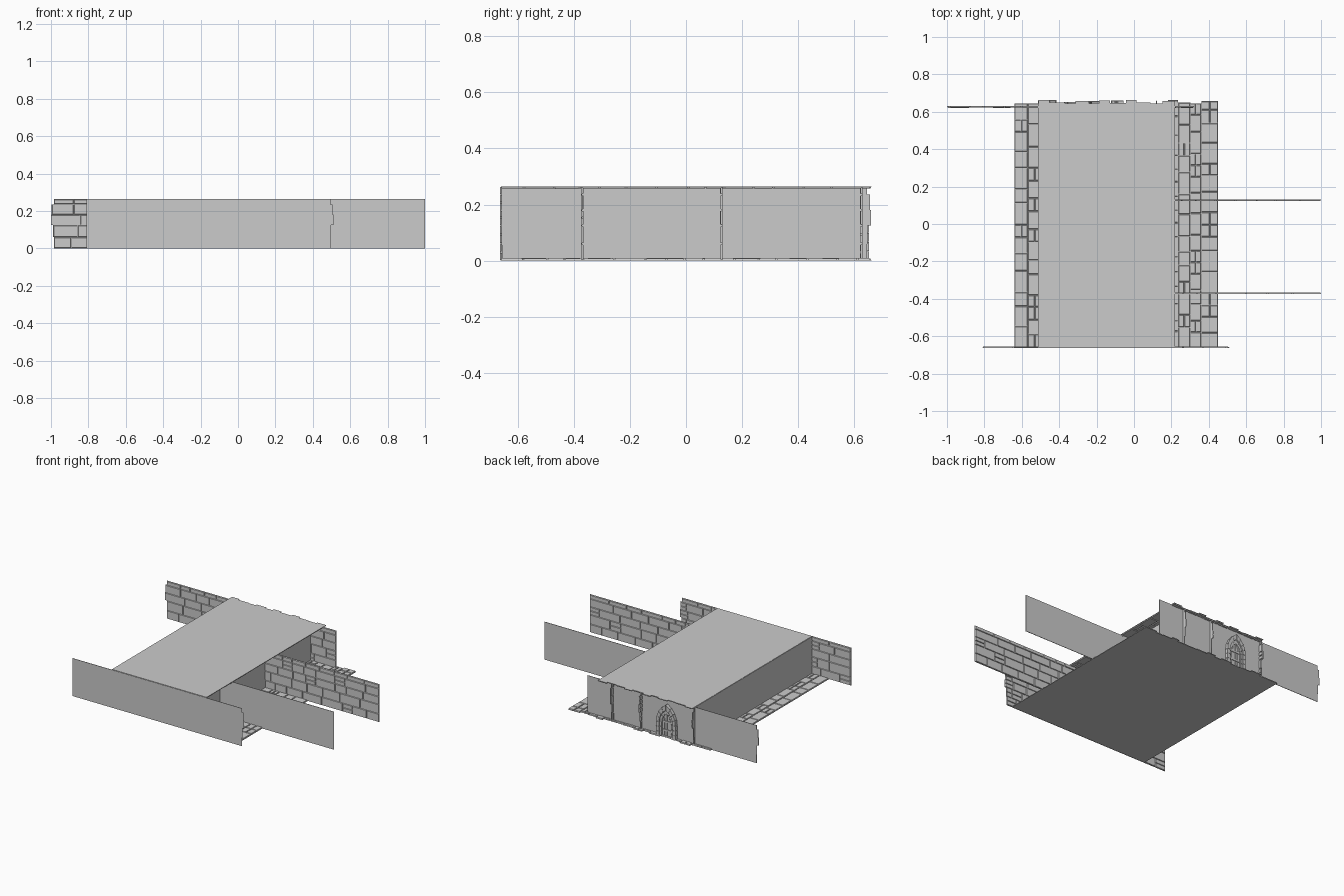
import bpy, bmesh, math, random
from mathutils import Vector

if "Cube" in bpy.data.objects:
    bpy.data.objects.remove(bpy.data.objects["Cube"])

X, Y, Z = Vector((1, 0, 0)), Vector((0, 1, 0)), Vector((0, 0, 1))


def finish(bm, name):
    bmesh.ops.recalc_face_normals(bm, faces=bm.faces)
    me = bpy.data.meshes.new(name)
    bm.to_mesh(me)
    bm.free()
    ob = bpy.data.objects.new(name, me)
    bpy.context.collection.objects.link(ob)
    return ob


def prism(bm, low, high):
    """Closed solid between two matching outlines."""
    a = [bm.verts.new(p) for p in low]
    b = [bm.verts.new(p) for p in high]
    n = len(a)
    bm.faces.new(a)
    bm.faces.new(b)
    for i in range(n):
        j = (i + 1) % n
        bm.faces.new((a[i], a[j], b[j], b[i]))


def block(bm, frame, u0, u1, v0, v1, n0, n1, inset=0.0):
    """Box in the panel's own axes, its outer face drawn in by inset."""
    o, u, v, n = frame

    def ring(i, d):
        return [o + u * a + v * b + n * d for a, b in
                ((u0 + i, v0 + i), (u1 - i, v0 + i), (u1 - i, v1 - i), (u0 + i, v1 - i))]
    prism(bm, ring(0, n0), ring(inset, n1))


def stone_panel(name, origin, u, v, n, length, rows, ends, sizes, seed, depth=0.009):
    """Thin slab with rows of bevelled stones on one side; row ends are uneven."""
    rng = random.Random(seed)
    frame = (Vector(origin), u, v, n)
    bm = bmesh.new()
    back, g = 0.003, 0.002
    for k in range(len(rows) - 1):
        v0, v1 = rows[k], rows[k + 1]
        end = length + ends[k % len(ends)]
        block(bm, frame, 0, end, v0, v1, 0, back)
        pos = 0.0
        while pos < end - 0.001:
            size = rng.uniform(*sizes)
            if end - pos - size < sizes[0] * 0.6:
                size = end - pos
            d = depth - rng.uniform(0, 0.002)
            cuts = [v0, v1]
            # some places hold two small stones instead of one
            if size < sizes[0] * 1.2 and v1 - v0 > 0.05:
                cuts = [v0, (v0 + v1) / 2, v1]
            for a, b in zip(cuts, cuts[1:]):
                block(bm, frame, pos + g, pos + size - g, a + g, b - g, back, d, 0.002)
            pos += size
    return finish(bm, name)


COURSES = [0, 0.06, 0.125, 0.18, 0.235, 0.263]
JAG = [0.0, 0.003, 0.015, 0.011, 0.0]
FLUSH = [0.0]
BRICK = (0.07, 0.17)
L = 1.305

# Outer and corridor walls: (name, origin, direction, facing, row ends)
walls = [
    ("front_wall", (-0.81, -0.664, 0), X, Y, JAG),
    ("back_wall", (0.32, 0.63, 0), -X, -Y, JAG),
    ("corridor_wall_front", (-0.31, -0.374, 0), X, Y, FLUSH),
    ("corridor_wall_back", (1.0, 0.131, 0), -X, -Y, JAG),
    ("left_wall", (-0.512, -0.66, 0), Y, X, JAG),
    ("middle_wall", (-0.096, -0.66, 0), Y, -X, JAG),
    ("right_wall", (0.124, -0.66, 0), Y, -X, JAG),
]
for i, (name, o, u, n, ends) in enumerate(walls):
    stone_panel(name, o, u, Z, n, L + (0.005 if ends is FLUSH else 0), COURSES, ends, BRICK, i + 1)


def strips(width, seed):
    """Uneven stone strip edges across a width."""
    rng = random.Random(seed)
    out = [0.0]
    while out[-1] < width - 0.11:
        out.append(out[-1] + rng.uniform(0.05, 0.085))
    return out + [width]


# Floor and ceiling, stones facing into the room
EDGE = [0.0, 0.0, 0.017, 0.004, 0.0, 0.012, 0.0, 0.016, 0.003]
stone_panel("floor", (-0.64, -0.66, 0), Y, X, Z, L, strips(1.09, 5), EDGE, (0.06, 0.12), 20)
stone_panel("ceiling", (-0.51, -0.66, 0.265), Y, X, -Z, L, strips(0.73, 8), EDGE[2:], (0.06, 0.12), 21)

# Pointed doorway at the end of the narrow hall, passing through the back wall
CX, SPRING = -0.30, 0.10


def arch_path(half, count):
    """Half of a pointed arch as points (offset, height), base to apex."""
    radius = half * 2.0
    apex = math.acos((radius - half) / radius)
    pts = [(half, SPRING * k / 3) for k in range(3)]
    for k in range(count + 1):
        a = apex * k / count
        pts.append((half - radius + radius * math.cos(a), SPRING + radius * math.sin(a)))
    return pts


def arch_ring(name, inner, outer, y0, y1, count):
    bm = bmesh.new()
    pi, po = arch_path(inner, count), arch_path(outer, count)
    for side in (-1, 1):
        for k in range(len(pi) - 1):
            quad = [pi[k], po[k], po[k + 1], pi[k + 1]]
            mx = sum(p[0] for p in quad) / 4
            mz = sum(p[1] for p in quad) / 4
            q = [(mx + (x - mx) * 0.95, mz + (z - mz) * 0.95) for x, z in quad]
            prism(bm, [(CX + side * x, y0, z) for x, z in q],
                  [(CX + side * x, y1, z) for x, z in q])
    return finish(bm, name)


arch_ring("arch_outer_stones", 0.052, 0.075, 0.60, 0.652, 4)
arch_ring("arch_inner_stones", 0.036, 0.052, 0.605, 0.644, 4)

# Plank door inside the doorway
bm = bmesh.new()
for k in range(4):
    x0 = -0.036 + k * 0.018
    x1 = x0 + 0.017
    top = [0.125, 0.158, 0.158, 0.125][k]
    block(bm, (Vector((CX, 0.612, 0)), X, Z, Y), x0, x1, 0, top, 0, 0.024, 0.001)
for z in (0.04, 0.10):
    block(bm, (Vector((CX, 0.609, 0)), X, Z, Y), -0.034, 0.034, z, z + 0.012, 0, 0.031)
finish(bm, "door")
